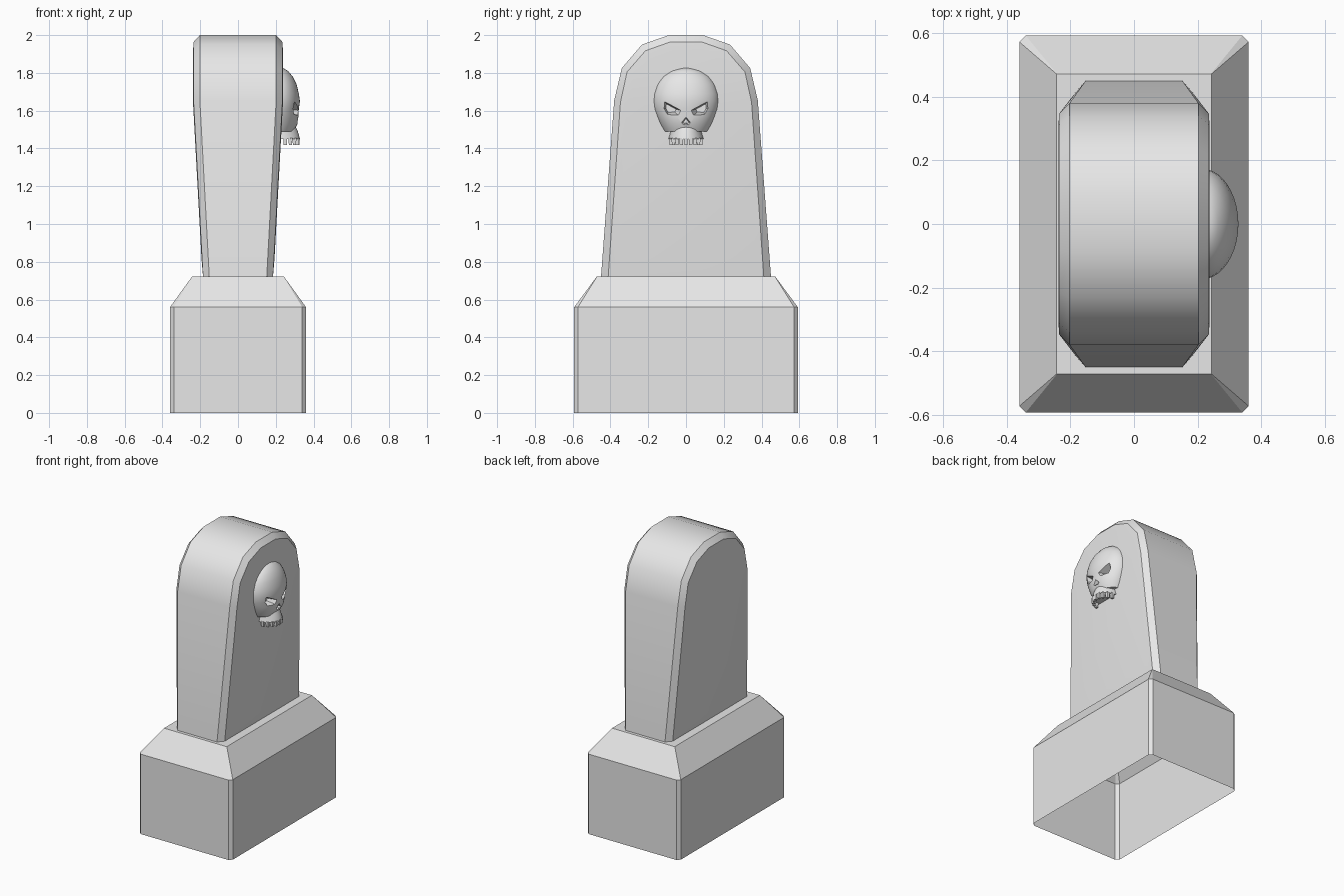
import bpy, bmesh
from math import sin, cos, pi, radians

cube = bpy.data.objects.get("Cube")
if cube:
    bpy.data.objects.remove(cube, do_unlink=True)

stone = bpy.data.materials.new("stone_grey")
stone.use_nodes = True
stone.diffuse_color = (0.8, 0.8, 0.8, 1)
stone.node_tree.nodes["Principled BSDF"].inputs["Base Color"].default_value = (0.8, 0.8, 0.8, 1)


def select(obj):
    bpy.ops.object.select_all(action='DESELECT')
    obj.select_set(True)
    bpy.context.view_layer.objects.active = obj


def loft(name, rings, cap_start=True, cap_end=True, angle=35):
    """Join closed rings of equal length; a cap is an n-gon, or 'strips' of quads."""
    bm = bmesh.new()
    loops = [[bm.verts.new(p) for p in ring] for ring in rings]
    n = len(loops[0])
    for a, b in zip(loops, loops[1:]):
        for i in range(n):
            j = (i + 1) % n
            bm.faces.new((a[i], a[j], b[j], b[i]))
    for loop, cap in ((loops[0], cap_start), (loops[-1], cap_end)):
        if cap == 'strips':
            for i in range(n // 2 - 1):
                bm.faces.new((loop[i], loop[i + 1], loop[n - 2 - i], loop[n - 1 - i]))
        elif cap:
            bm.faces.new(loop)
    bmesh.ops.recalc_face_normals(bm, faces=bm.faces[:])
    mesh = bpy.data.meshes.new(name)
    bm.to_mesh(mesh)
    bm.free()
    mesh.materials.append(stone)
    obj = bpy.data.objects.new(name, mesh)
    bpy.context.collection.objects.link(obj)
    select(obj)
    bpy.ops.object.shade_smooth_by_angle(angle=radians(angle))
    return obj


# Plinth: hollow block with chamfered corners and a sloped shoulder
def octagon(x, y, c, z):
    pts = []
    for sx, sy in ((1, 1), (-1, 1), (-1, -1), (1, -1)):
        corner = [(sx * x, sy * (y - c), z), (sx * (x - c), sy * y, z)]
        pts += corner if sx * sy > 0 else corner[::-1]
    return pts


plinth = loft("plinth", [octagon(0.36, 0.592, 0.02, 0),
                         octagon(0.36, 0.592, 0.02, 0.56),
                         octagon(0.243, 0.472, 0.001, 0.722)], cap_start=False, angle=20)


# Headstone: arched slab that thins downwards, with bevelled rims
def half_depth(z):
    return 0.185 + 0.05 * min(1, (z - 0.72) / 0.92)


def arch(half, side, offset):
    outline = [(-y, z) for y, z in half] + [(y, z) for y, z in reversed(half)]
    return [(side * (half_depth(z) + offset), y, z) for y, z in outline]


rim = [(0.45, 0.72), (0.38, 1.655), (0.34, 1.825), (0.233, 1.95), (0.09, 2.0)]
face = [(0.412, 0.72), (0.347, 1.645), (0.312, 1.805), (0.215, 1.917), (0.083, 1.964)]
panel = [(0.36, 0.82), (0.31, 1.63), (0.275, 1.775), (0.19, 1.875), (0.075, 1.918)]
headstone = loft("headstone", [
    arch(panel, -1, 0.003), arch(face, -1, 0), arch(rim, -1, -0.033),
    arch(rim, 1, -0.033), arch(face, 1, 0), arch(panel, 1, 0.003)],
    cap_start='strips', cap_end='strips')

# Skull relief: half-round sections stacked by height
BACK = 0.21


def half_round(z, width, depth, steps=20):
    angles = [-pi / 2 + pi * i / steps for i in range(steps + 1)]
    return [(BACK + depth * cos(t), width * sin(t), z) for t in angles]


skull = loft("skull", [half_round(*s) for s in (
    (1.825, 0.04, 0.03), (1.81, 0.085, 0.055), (1.78, 0.127, 0.08),
    (1.74, 0.155, 0.1), (1.69, 0.172, 0.112), (1.65, 0.175, 0.118),
    (1.61, 0.17, 0.112), (1.57, 0.155, 0.11), (1.53, 0.138, 0.105),
    (1.49, 0.115, 0.085))], angle=40)
jaw = loft("upper_jaw", [half_round(*s) for s in (
    (1.525, 0.078, 0.09), (1.49, 0.082, 0.107), (1.45, 0.094, 0.118))], angle=40)


# Eye sockets and nose: tapered cutters
def carve(target, outline, centre, near, far, shrink):
    cy, cz = centre

    def ring(x, k):
        return [(x, cy + (y - cy) * k, cz + (z - cz) * k) for y, z in outline]
    cutter = loft("cutter", [ring(far, 1.25), ring(near, shrink)])
    cutter.hide_render = True
    mod = target.modifiers.new("carve", 'BOOLEAN')
    mod.operation = 'DIFFERENCE'
    mod.solver = 'EXACT'
    mod.object = cutter
    select(target)
    bpy.ops.object.modifier_apply(modifier=mod.name)
    bpy.data.objects.remove(cutter, do_unlink=True)


eye = [(0.116, 1.65), (0.03, 1.602), (0.042, 1.577), (0.1, 1.575), (0.122, 1.61)]
for side in (-1, 1):
    carve(skull, [(side * y, z) for y, z in eye], (side * 0.085, 1.615), 0.262, 0.345, 0.6)
nose = [(0, 1.565), (0.026, 1.535), (0.012, 1.525), (0, 1.531), (-0.012, 1.525), (-0.026, 1.535)]
carve(skull, nose, (0, 1.545), 0.295, 0.33, 0.6)
select(skull)
bpy.ops.object.shade_smooth_by_angle(angle=radians(40))


# Teeth: small tapered blocks along the jaw edge
def block(x, y, z, sx, sy):
    return [(x + a * sx, y + b * sy, z) for a, b in ((1, 1), (-1, 1), (-1, -1), (1, -1))]


for i in range(-4, 5):
    t = i * radians(17)
    x, y = BACK + 0.107 * cos(t), 0.085 * sin(t)
    loft(f"tooth_{i + 5}", [block(x, y, 1.455, 0.011, 0.011),
                            block(x, y, 1.417, 0.008, 0.008)])
